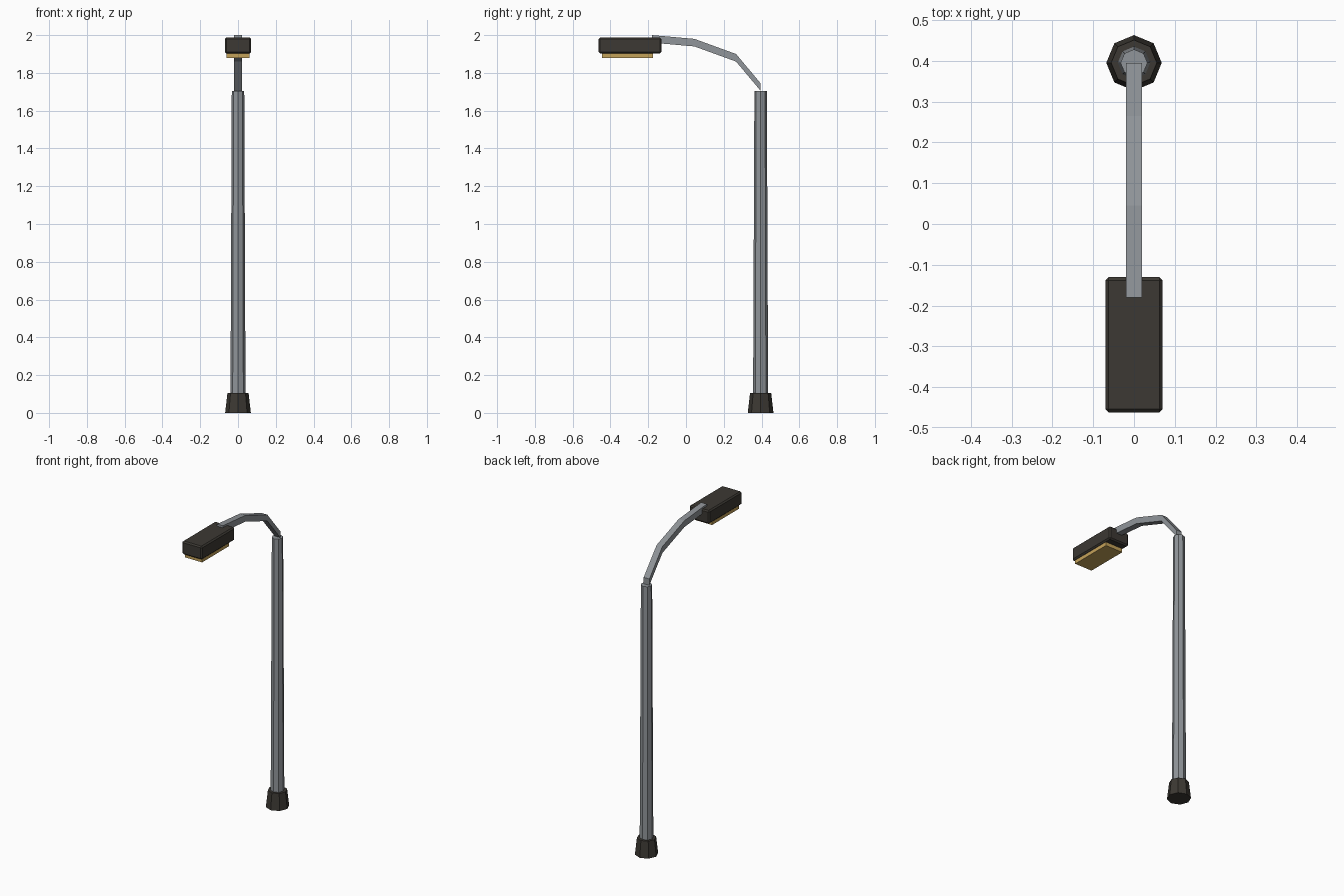
import bpy, bmesh, math
from mathutils import Matrix, Vector

if "Cube" in bpy.data.objects:
    bpy.data.objects.remove(bpy.data.objects["Cube"])


def material(name, rgb):
    m = bpy.data.materials.new(name)
    m.diffuse_color = (*rgb, 1)
    m.use_nodes = True
    m.node_tree.nodes["Principled BSDF"].inputs["Base Color"].default_value = m.diffuse_color
    return m


STEEL = material("steel", (0.28, 0.30, 0.32))
DARK = material("dark_metal", (0.045, 0.04, 0.033))
GLOW = material("amber_lens", (0.55, 0.36, 0.10))
POLE_Y = 0.395


def finish(name, bm, mat):
    bmesh.ops.recalc_face_normals(bm, faces=bm.faces)
    me = bpy.data.meshes.new(name)
    bm.to_mesh(me)
    bm.free()
    me.materials.append(mat)
    ob = bpy.data.objects.new(name, me)
    bpy.context.collection.objects.link(ob)
    return ob


def octagon_column(name, r0, r1, z0, z1, mat):
    bm = bmesh.new()
    rings = [[bm.verts.new((r * math.cos(i * math.pi / 4),
                            POLE_Y + r * math.sin(i * math.pi / 4), z))
              for i in range(8)] for r, z in ((r0, z0), (r1, z1))]
    bridge(bm, rings)
    return finish(name, bm, mat)


def bridge(bm, rings):
    n = len(rings[0])
    for a, b in zip(rings, rings[1:]):
        for i in range(n):
            j = (i + 1) % n
            bm.faces.new((a[i], a[j], b[j], b[i]))
    bm.faces.new(rings[0])
    bm.faces.new(rings[-1])


def box(name, lo, hi, mat, bevel=0):
    lo, hi = Vector(lo), Vector(hi)
    bm = bmesh.new()
    bmesh.ops.create_cube(bm, size=1, matrix=Matrix.Translation((lo + hi) / 2)
                          @ Matrix.Diagonal((*(hi - lo), 1)))
    if bevel:
        bmesh.ops.bevel(bm, geom=bm.edges[:], offset=bevel, segments=1,
                        affect='EDGES')
    return finish(name, bm, mat)


# Base collar and tapered pole
octagon_column("base", 0.068, 0.056, 0, 0.105, DARK)
octagon_column("pole", 0.040, 0.033, 0.05, 1.705, STEEL)

# Bent arm: a square section kept upright along the path
bm = bmesh.new()
path = [(POLE_Y, 1.725), (0.265, 1.88), (0.045, 1.96), (-0.18, 1.98)]
h = 0.02
bridge(bm, [[bm.verts.new((x * h, y, z + s * h))
             for x, s in ((-1, -1), (1, -1), (1, 1), (-1, 1))]
            for y, z in path])
finish("arm", bm, STEEL)

# Lamp housing and lens
box("lamp_housing", (-0.07, -0.462, 1.903), (0.07, -0.13, 1.987), DARK, 0.008)
box("lamp_lens", (-0.06, -0.445, 1.88), (0.06, -0.175, 1.91), GLOW)
